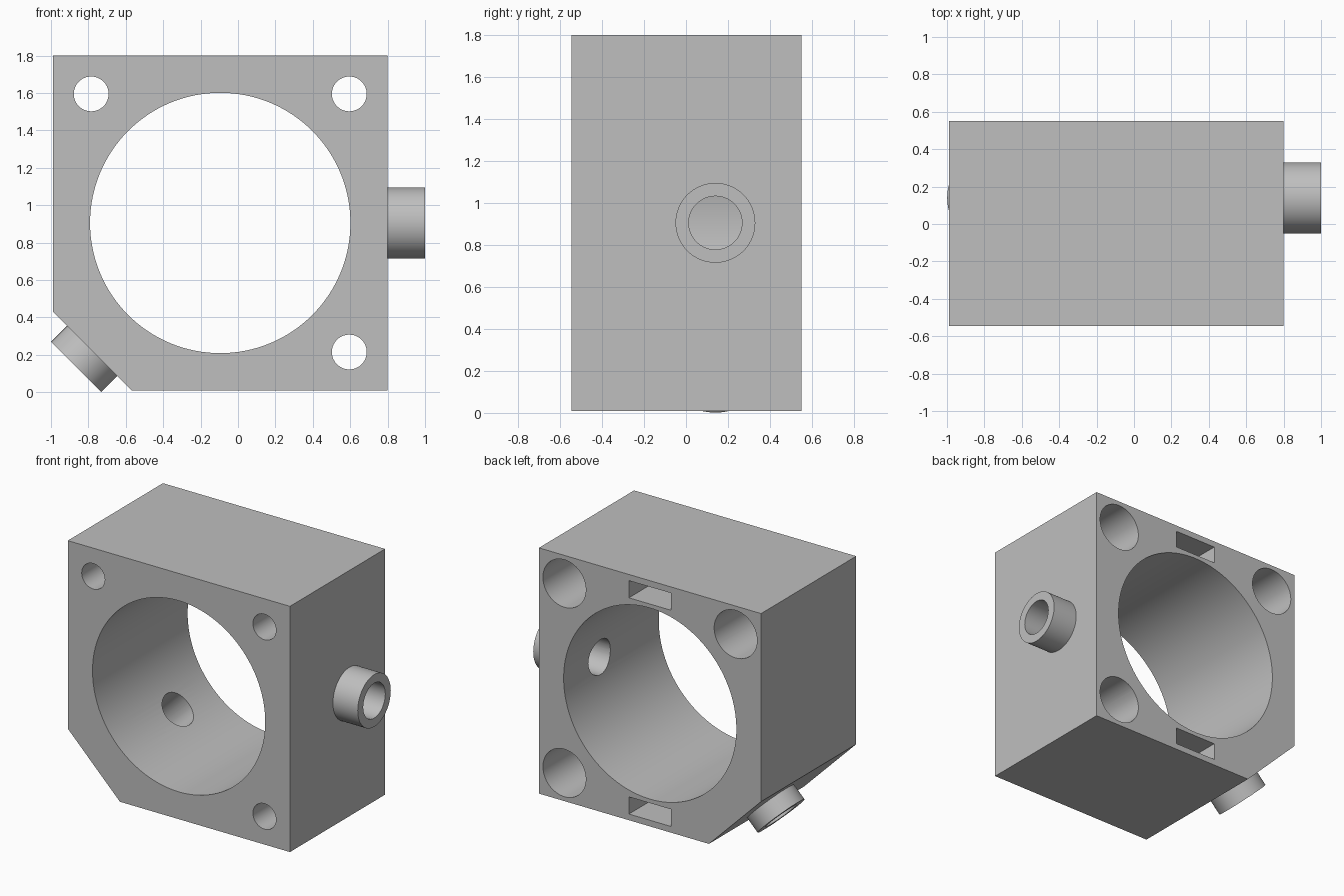
import bpy, bmesh, math
from mathutils import Vector

cube = bpy.data.objects.get("Cube")
if cube:
    bpy.data.objects.remove(cube, do_unlink=True)

# Overall dimensions
LEFT, RIGHT, BOTTOM, TOP = 0.80, -0.99, 0.01, 1.80
FRONT, BACK = -0.545, 0.55
CHAMFER = 0.42
CX, CZ = (LEFT + RIGHT) / 2, (BOTTOM + TOP) / 2
PORT_Y = 0.14

grey = bpy.data.materials.new("plain grey")
grey.use_nodes = True
grey.diffuse_color = (0.52, 0.52, 0.52, 1)
grey.node_tree.nodes["Principled BSDF"].inputs["Base Color"].default_value = grey.diffuse_color


def new_object(name, bm):
    bmesh.ops.recalc_face_normals(bm, faces=bm.faces)
    mesh = bpy.data.meshes.new(name)
    bm.to_mesh(mesh)
    bm.free()
    mesh.materials.append(grey)
    obj = bpy.data.objects.new(name, mesh)
    bpy.context.collection.objects.link(obj)
    return obj


def prism(name, outline, y0, y1):
    """Extrude an x-z outline along y."""
    bm = bmesh.new()
    face = bm.faces.new([bm.verts.new((x, y0, z)) for x, z in outline])
    side = bmesh.ops.extrude_face_region(bm, geom=[face])["geom"]
    verts = [g for g in side if isinstance(g, bmesh.types.BMVert)]
    bmesh.ops.translate(bm, verts=verts, vec=(0, y1 - y0, 0))
    return new_object(name, bm)


def rod(name, start, end, radius, sides=64):
    """Cylinder between two points."""
    start, end = Vector(start), Vector(end)
    axis = end - start
    bm = bmesh.new()
    bmesh.ops.create_cone(bm, cap_ends=True, segments=sides, radius1=radius,
                          radius2=radius, depth=axis.length)
    bm.transform(axis.to_track_quat('Z', 'Y').to_matrix().to_4x4())
    bmesh.ops.translate(bm, verts=bm.verts, vec=(start + end) / 2)
    return new_object(name, bm)


def combine(target, tool, operation):
    mod = target.modifiers.new(operation.lower(), 'BOOLEAN')
    mod.operation, mod.object, mod.solver = operation, tool, 'EXACT'
    bpy.context.view_layer.objects.active = target
    bpy.ops.object.modifier_apply(modifier=mod.name)
    bpy.data.objects.remove(tool, do_unlink=True)


# Block with one chamfered lower corner
housing = prism("housing", [(RIGHT + CHAMFER, BOTTOM), (LEFT, BOTTOM), (LEFT, TOP),
                            (RIGHT, TOP), (RIGHT, BOTTOM + CHAMFER)], FRONT, BACK)

# Port bosses: one on the left side, one square to the chamfer
centre = Vector((CX, PORT_Y, CZ))
ports = [(Vector((1, 0, 0)), 1.0 - CX),
         (Vector((-1, 0, -1)).normalized(), 1.088)]
for direction, reach in ports:
    boss = rod("port_boss", centre + direction * 0.8, centre + direction * reach, 0.19)
    combine(housing, boss, 'UNION')

# Main bore and the port drillings that open into it
combine(housing, rod("bore", (CX, -1, CZ), (CX, 1, CZ), 0.696, 128), 'DIFFERENCE')
for direction, reach in ports:
    drill = rod("port_drill", centre + direction * 0.3, centre + direction * (reach + 0.1), 0.127)
    combine(housing, drill, 'DIFFERENCE')

# Bolt holes with deep counterbores from the back
for sx, sz in ((-1, 1), (1, 1), (1, -1)):
    x, z = CX + sx * 0.69, CZ + sz * 0.69
    combine(housing, rod("bolt_hole", (x, -1, z), (x, 1, z), 0.093), 'DIFFERENCE')
    combine(housing, rod("counterbore", (x, BACK - 0.6, z), (x, 1, z), 0.173), 'DIFFERENCE')

# Blind rectangular slots in the back, above and below the bore
for s in (1, -1):
    z0, z1 = CZ + s * 0.725, CZ + s * 0.85
    slot = prism("slot", [(CX - 0.17, z0), (CX + 0.17, z0), (CX + 0.17, z1), (CX - 0.17, z1)],
                 BACK - 0.3, BACK + 0.1)
    combine(housing, slot, 'DIFFERENCE')

bpy.ops.object.select_all(action='DESELECT')
housing.select_set(True)
bpy.context.view_layer.objects.active = housing
bpy.ops.object.shade_smooth_by_angle(angle=math.radians(30))
